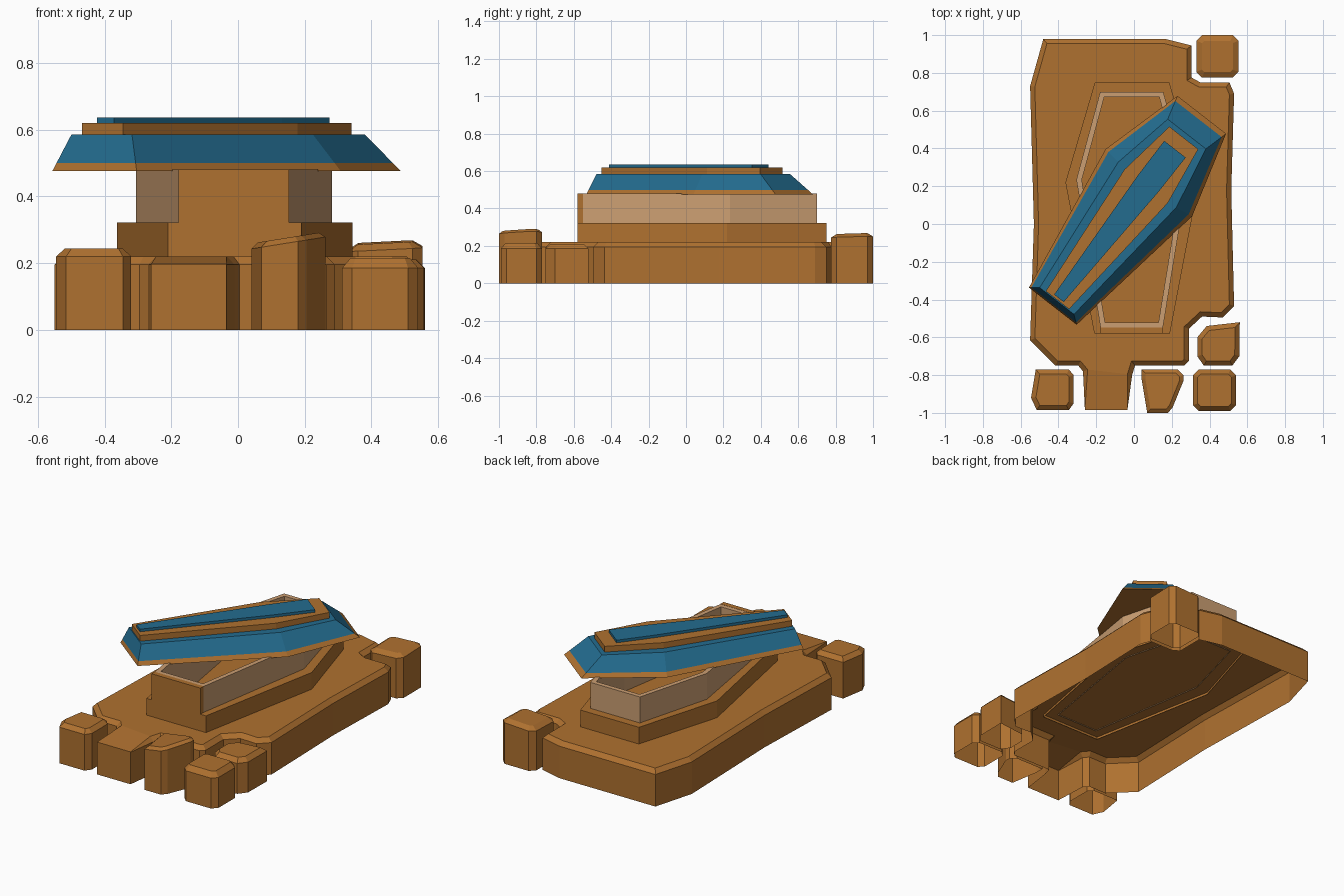
import bpy, math
from mathutils import Vector, Matrix

if "Cube" in bpy.data.objects:
    bpy.data.objects.remove(bpy.data.objects["Cube"])


def material(name, rgb):
    m = bpy.data.materials.new(name)
    m.diffuse_color = (*rgb, 1)
    m.use_nodes = True
    m.node_tree.nodes["Principled BSDF"].inputs["Base Color"].default_value = m.diffuse_color
    return m


BROWN = material("ochre stone", (0.43, 0.165, 0.029))
BLUE = material("teal blue", (0.017, 0.15, 0.275))
PALE = material("pale sandstone", (0.60, 0.345, 0.17))
MATS = [BROWN, BLUE, PALE]


def ccw(pts):
    area = sum(a[0] * b[1] - b[0] * a[1] for a, b in zip(pts, pts[1:] + pts[:1]))
    return pts if area > 0 else pts[::-1]


def inset(pts, d):
    """Mitred inward offset of a counter-clockwise outline."""
    out = []
    for i, p in enumerate(pts):
        p = Vector(p)
        e1 = (p - Vector(pts[i - 1])).normalized()
        e2 = (Vector(pts[(i + 1) % len(pts)]) - p).normalized()
        n1, n2 = Vector((-e1.y, e1.x)), Vector((-e2.y, e2.x))
        q = p + (n1 + n2) * d / (1 + n1.dot(n2))
        out.append((q.x, q.y))
    return out


def at(pts, z):
    return [(x, y, z) for x, y in pts]


def loft(name, rings, mats, top=None, bottom=None, top_faces=None):
    """Skin stacked rings; mats gives a material index per band."""
    n = len(rings[0])
    verts = [v for r in rings for v in r]
    faces, idx = [], []
    for k, m in enumerate(mats):
        for i in range(n):
            j = (i + 1) % n
            faces.append((k * n + i, k * n + j, k * n + n + j, k * n + n + i))
            idx.append(m)
    last = (len(rings) - 1) * n
    if top is not None:
        for f in top_faces or [range(n)]:
            faces.append([last + i for i in f])
            idx.append(top)
    if bottom is not None:
        faces.append(list(range(n))[::-1])
        idx.append(bottom)
    me = bpy.data.meshes.new(name)
    me.from_pydata(verts, [], faces)
    for m in MATS:
        me.materials.append(m)
    for p, m in zip(me.polygons, idx):
        p.material_index = m
    ob = bpy.data.objects.new(name, me)
    bpy.context.collection.objects.link(ob)
    return ob


def coffin(foot, shoulder, head, wf, ws, wh, cx=0.0):
    """Six-sided casket outline, foot towards -y."""
    return [(cx - wf, foot), (cx + wf, foot), (cx + ws, shoulder),
            (cx + wh, head), (cx - wh, head), (cx - ws, shoulder)]


# Broken ground slab, hollow below, with a tongue at the front
slab = ccw([(-.55, .73), (-.48, .98), (.165, .98), (.305, .945), (.305, .775),
            (.35, .75), (.505, .75), (.53, .69), (.515, .18), (.53, -.435),
            (.47, -.495), (.36, -.49), (.29, -.555), (.29, -.725), (.265, -.75),
            (.005, -.75), (-.01, -.80), (-.035, -.985), (-.26, -.985),
            (-.27, -.78), (-.295, -.75), (-.415, -.75), (-.55, -.615), (-.53, 0)])
rim = at(inset(slab, .025), .22)
tip = [i for i, p in enumerate(slab) if p[1] < -.9]
for i in tip:
    rim[i] = (*slab[i], .197)
root = [tip[0] - 1, tip[-1] + 1]
main = [i for i in range(len(slab)) if i not in tip]
loft("ground_slab", [at(slab, 0), at(slab, .195), rim], [0, 0], top=0,
     top_faces=[main, [root[0], *tip, root[1]]])

# Casket: brown plinth, pale hollow walls
plinth = coffin(-.58, .22, .75, .20, .353, .197, -.01)
wall = coffin(-.55, .235, .70, .165, .293, .167, -.012)
inner = inset(wall, .028)
loft("casket_box", [at(plinth, .205), at(plinth, .322), at(wall, .322),
                    at(wall, .48), at(inner, .48), at(inner, .215)], [0, 0, 2, 2, 2])

# Brown end panel at the foot of the casket
panel = [(-.178, -.58), (.153, -.58), (.153, -.549), (-.178, -.549)]
loft("foot_panel", [at(panel, .322), at(panel, .481)], [0], top=0)

# Slid-open lid in steps, turned across the casket
lower = coffin(0, .828, 1.284, .16, .29, .163)
upper = coffin(.035, .815, 1.155, .115, .195, .128)
band = coffin(.04, .805, 1.129, .078, .145, .097)
crest = coffin(.053, .825, 1.053, .032, .07, .072)
t = .22
lip = [(a[0] + (b[0] - a[0]) * t, a[1] + (b[1] - a[1]) * t) for a, b in zip(lower, upper)]
lid = loft("casket_lid", [at(lower, .476), at(lip, .50), at(upper, .585), at(band, .585),
                          at(band, .62), at(crest, .62), at(crest, .636)],
           [0, 1, 1, 0, 0, 1], top=1, bottom=0)
lid.data.transform(Matrix.Translation((-.43, -.435, 0)) @
                   Matrix.Rotation(-math.radians(37.9), 4, 'Z'))


# Loose paving blocks, hollow below, with chipped and tilted tops
def block(name, pts, wall_z, top_z, tilt_x=0, tilt_y=0, d=.025):
    pts = ccw(pts)
    cx = sum(p[0] for p in pts) / len(pts)
    cy = sum(p[1] for p in pts) / len(pts)

    def lean(ring, z):
        return [(x, y, z + (x - cx) * tilt_x + (y - cy) * tilt_y) for x, y in ring]
    loft(name, [at(pts, 0), lean(pts, wall_z), lean(inset(pts, d), top_z)], [0, 0], top=0)


def chamfered(x0, x1, y0, y1, c=.03):
    return [(x0 + c, y0), (x1 - c, y0), (x1, y0 + c), (x1, y1 - c),
            (x1 - c, y1), (x0 + c, y1), (x0, y1 - c), (x0, y0 + c)]


block("block_front_left", [(-.52, -.77), (-.345, -.77), (-.32, -.80), (-.32, -.95),
                           (-.345, -.985), (-.515, -.985), (-.545, -.92)], .22, .243)
block("block_front_middle", [(.04, -.77), (.23, -.77), (.262, -.80), (.262, -.83),
                             (.205, -.97), (.18, -1), (.07, -1), (.04, -.82)],
      .262, .278, .16, 0, .02)
block("block_front_right", chamfered(.312, .54, -.99, -.77), .185, .215)
block("block_right", [(.335, -.70), (.335, -.60), (.385, -.54), (.56, -.52),
                      (.558, -.70), (.52, -.75), (.37, -.75)], .185, .21)
block("block_back_right", chamfered(.33, .553, .775, 1), .243, .262, .05, .03, .03)
